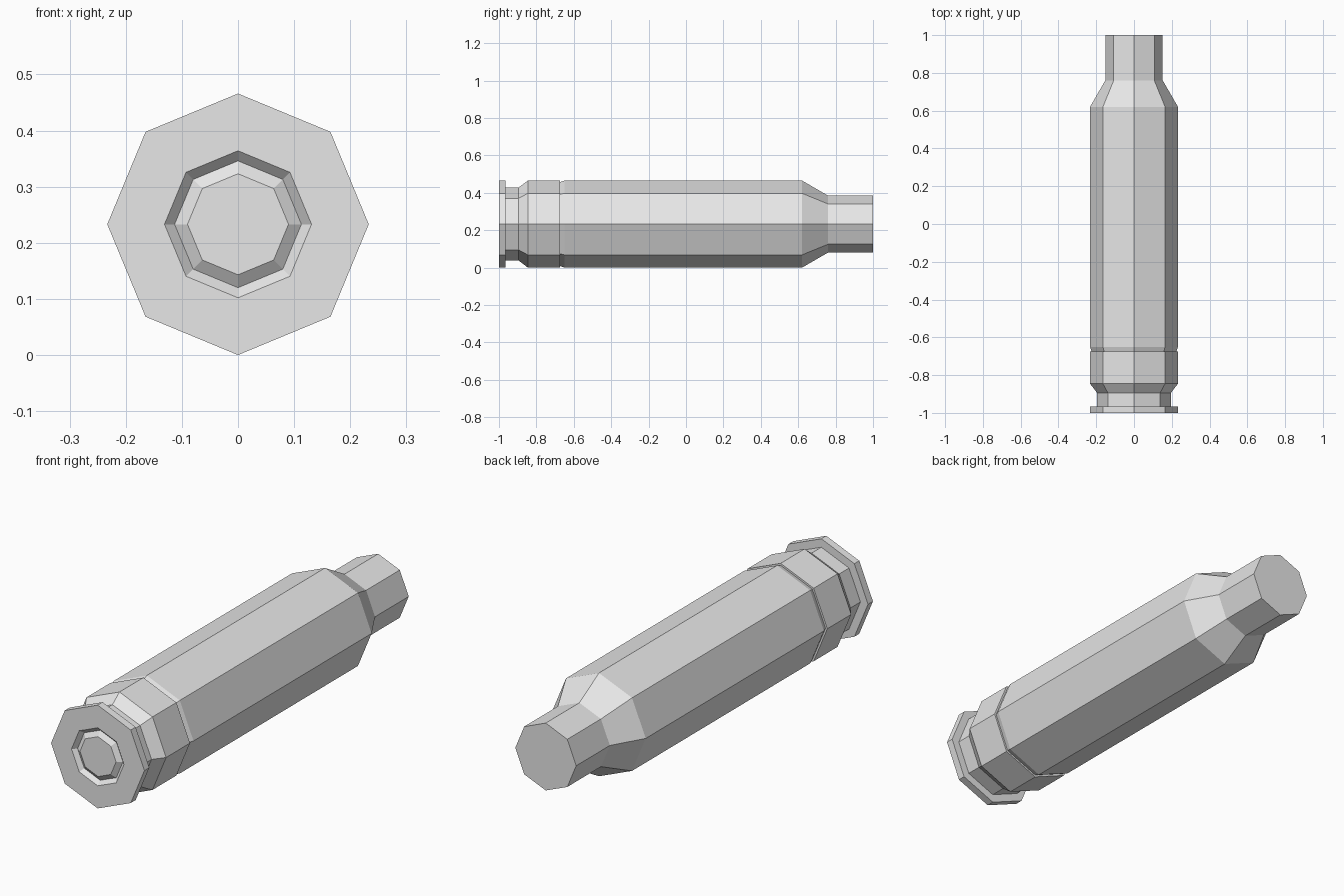
import bpy, bmesh, math

if "Cube" in bpy.data.objects:
    bpy.data.objects.remove(bpy.data.objects["Cube"])

SIDES = 8
CENTRE_Z = 0.233

grey = bpy.data.materials.new("plain grey")
grey.diffuse_color = (0.8, 0.8, 0.8, 1)
grey.use_nodes = True
grey.node_tree.nodes["Principled BSDF"].inputs["Base Color"].default_value = grey.diffuse_color

# Casing profile as (radius, y), from the primer face to the neck
profile = [
    (0.090, -0.998), (0.113, -0.982), (0.131, -1.0),      # primer and its groove
    (0.233, -1.0), (0.233, -0.965),                       # rim
    (0.195, -0.965), (0.195, -0.895), (0.233, -0.845),    # extractor groove
    (0.233, -0.675), (0.224, -0.675), (0.233, -0.65),     # thin body groove
    (0.233, 0.62), (0.152, 0.76), (0.152, 1.0),           # body, shoulder, neck
]


def lathe(name, points):
    """Sweep a profile into an eight-sided solid lying along y."""
    bm = bmesh.new()
    rings = []
    for r, y in points:
        angles = [math.tau * i / SIDES for i in range(SIDES)]
        rings.append([bm.verts.new((r * math.sin(a), y, CENTRE_Z + r * math.cos(a)))
                      for a in angles])
    for a, b in zip(rings, rings[1:]):
        for i in range(SIDES):
            j = (i + 1) % SIDES
            bm.faces.new((a[i], a[j], b[j], b[i]))
    bm.faces.new(rings[0])
    bm.faces.new(rings[-1])
    bmesh.ops.recalc_face_normals(bm, faces=bm.faces)
    mesh = bpy.data.meshes.new(name)
    bm.to_mesh(mesh)
    bm.free()
    mesh.materials.append(grey)
    obj = bpy.data.objects.new(name, mesh)
    bpy.context.collection.objects.link(obj)
    return obj


lathe("cartridge_case", profile)
